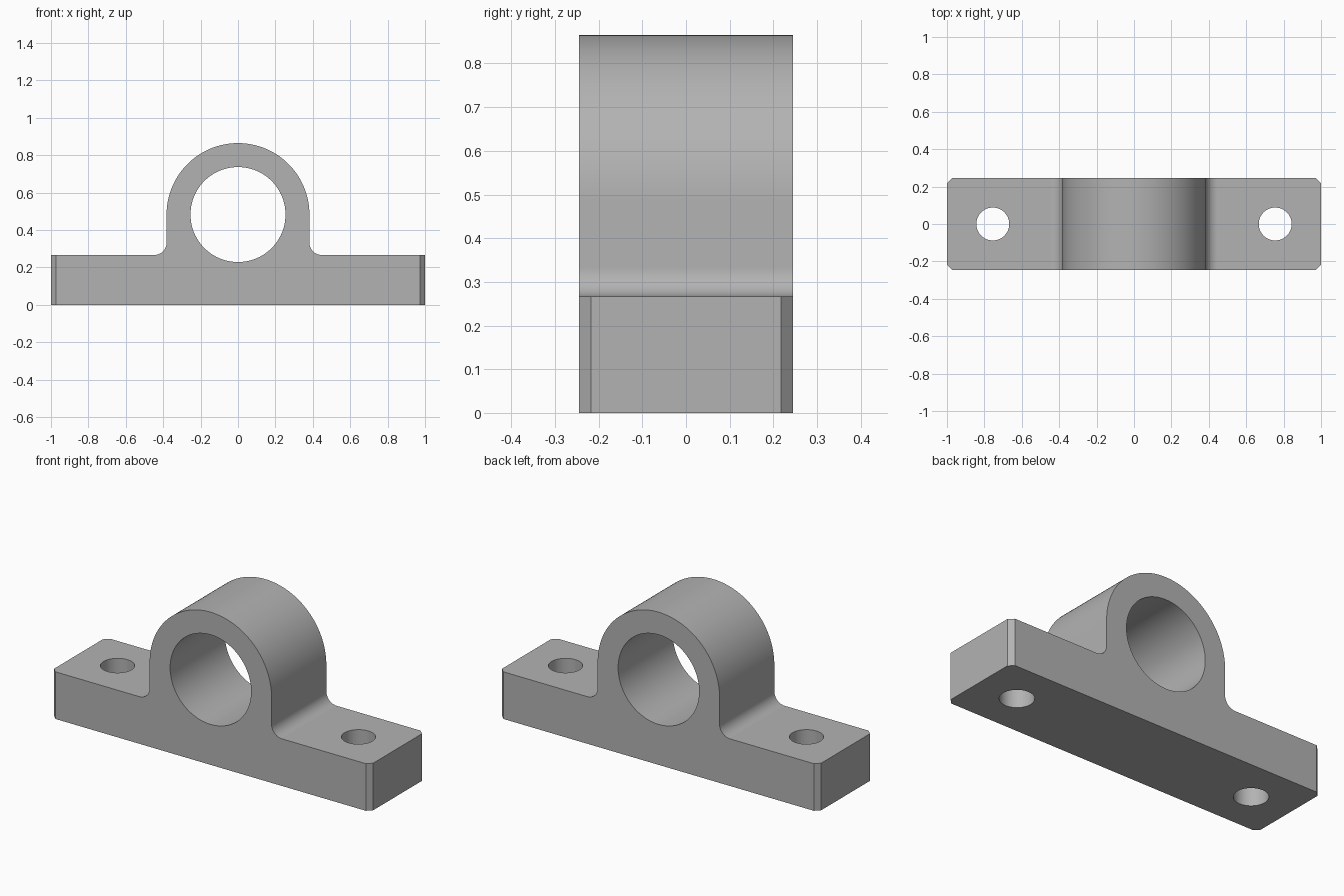
import bpy
import bmesh
import math
from mathutils import Matrix

cube = bpy.data.objects.get("Cube")
if cube:
    bpy.data.objects.remove(cube, do_unlink=True)

# Main sizes
HALF_DEPTH = 0.245
BASE_TOP = 0.267
BORE_Z = 0.483
OUTER_R, BORE_R = 0.382, 0.254
FILLET = 0.065
CHAMFER = 0.027
HOLE_X, HOLE_R = 0.755, 0.088

# Single grey finish
grey = bpy.data.materials.new("plain grey")
grey.use_nodes = True
grey.diffuse_color = (0.45, 0.45, 0.45, 1)
grey.node_tree.nodes["Principled BSDF"].inputs["Base Color"].default_value = (0.45, 0.45, 0.45, 1)


def arc(cx, cz, radius, start, end, steps):
    """Points along an arc in the xz plane, angles in degrees."""
    angles = [math.radians(start + (end - start) * i / steps) for i in range(steps + 1)]
    return [(cx + radius * math.cos(a), cz + radius * math.sin(a)) for a in angles]


def make_object(name, bm):
    mesh = bpy.data.meshes.new(name)
    bm.to_mesh(mesh)
    bm.free()
    mesh.materials.append(grey)
    obj = bpy.data.objects.new(name, mesh)
    bpy.context.collection.objects.link(obj)
    return obj


def cylinder_cutter(name, radius, segments, matrix):
    bm = bmesh.new()
    bmesh.ops.create_cone(bm, cap_ends=True, segments=segments, radius1=radius,
                          radius2=radius, depth=1.0, matrix=matrix)
    obj = make_object(name, bm)
    obj.hide_render = True
    return obj


# Front outline: foot, fillet, upright side and round top
right_fillet = arc(OUTER_R + FILLET, BASE_TOP + FILLET, FILLET, 270, 180, 12)
left_fillet = [(-x, z) for x, z in reversed(right_fillet)]
outline = ([(-1, 0), (1, 0), (1, BASE_TOP)] + right_fillet
           + arc(0, BORE_Z, OUTER_R, 0, 180, 64) + left_fillet + [(-1, BASE_TOP)])

# Extrude the outline through the depth
bm = bmesh.new()
face = bm.faces.new([bm.verts.new((x, -HALF_DEPTH, z)) for x, z in outline])
extruded = bmesh.ops.extrude_face_region(bm, geom=[face])
new_verts = [g for g in extruded["geom"] if isinstance(g, bmesh.types.BMVert)]
bmesh.ops.translate(bm, verts=new_verts, vec=(0, 2 * HALF_DEPTH, 0))
bmesh.ops.recalc_face_normals(bm, faces=bm.faces)

# Chamfer the four upright corners of the base
corners = [e for e in bm.edges
           if all(abs(v.co.x) > 0.99 for v in e.verts)
           and abs(e.verts[0].co.z - e.verts[1].co.z) > 0.1]
bmesh.ops.bevel(bm, geom=corners, offset=CHAMFER, segments=1, affect='EDGES')
bmesh.ops.recalc_face_normals(bm, faces=bm.faces)
block = make_object("bearing_block", bm)

# Shaft bore and the two bolt holes
bore_matrix = Matrix.Translation((0, 0, BORE_Z)) @ Matrix.Rotation(math.pi / 2, 4, 'X')
cutters = [cylinder_cutter("shaft_bore_cutter", BORE_R, 96, bore_matrix)]
for side, label in ((1, "left"), (-1, "right")):
    cutters.append(cylinder_cutter(label + "_bolt_hole_cutter", HOLE_R, 64,
                                   Matrix.Translation((side * HOLE_X, 0, 0.13))))

bpy.ops.object.select_all(action='DESELECT')
bpy.context.view_layer.objects.active = block
block.select_set(True)
for cutter in cutters:
    cut = block.modifiers.new(cutter.name, 'BOOLEAN')
    cut.operation = 'DIFFERENCE'
    cut.solver = 'EXACT'
    cut.object = cutter
    bpy.ops.object.modifier_apply(modifier=cut.name)
for cutter in cutters:
    bpy.data.objects.remove(cutter, do_unlink=True)

# Smooth curved walls, crisp edges, clean flat faces
bpy.ops.object.shade_smooth_by_angle(angle=math.radians(30))
normals = block.modifiers.new("weighted_normals", 'WEIGHTED_NORMAL')
normals.keep_sharp = True
